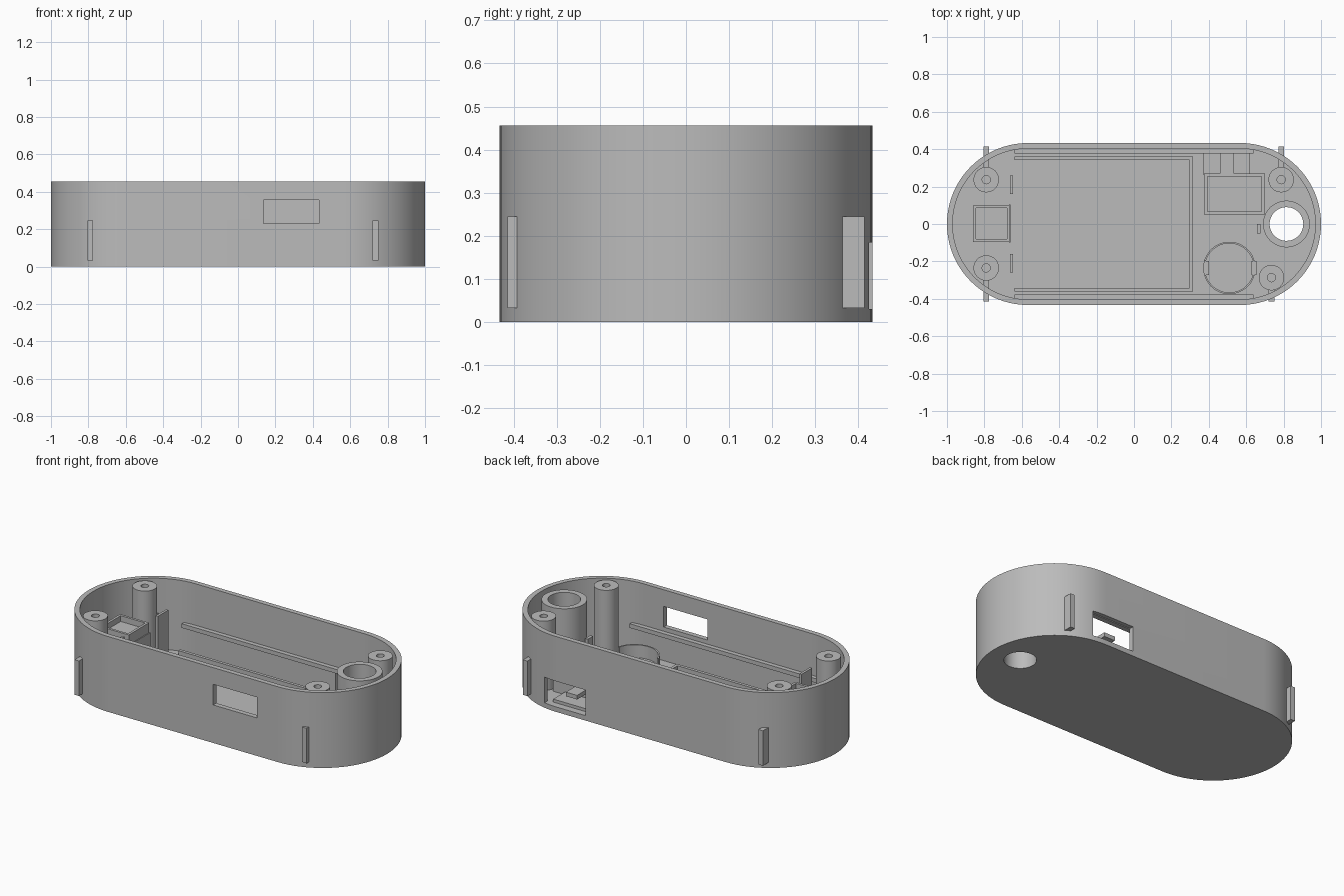
import bpy, bmesh, math

if "Cube" in bpy.data.objects:
    bpy.data.objects.remove(bpy.data.objects["Cube"])

R, HALF, WALL, FLOOR, H = 0.433, 0.567, 0.03, 0.027, 0.456

grey = bpy.data.materials.new("grey_plastic")
grey.diffuse_color = (0.5, 0.5, 0.5, 1)
grey.use_nodes = True
grey.node_tree.nodes["Principled BSDF"].inputs["Base Color"].default_value = grey.diffuse_color


def prism(name, pts, z0, z1):
    """Extrude a closed outline from z0 to z1."""
    bm = bmesh.new()
    face = bm.faces.new([bm.verts.new((x, y, z0)) for x, y in pts])
    ext = bmesh.ops.extrude_face_region(bm, geom=[face])
    top = [g for g in ext["geom"] if isinstance(g, bmesh.types.BMVert)]
    bmesh.ops.translate(bm, verts=top, vec=(0, 0, z1 - z0))
    bmesh.ops.recalc_face_normals(bm, faces=bm.faces)
    me = bpy.data.meshes.new(name)
    bm.to_mesh(me)
    bm.free()
    me.materials.append(grey)
    ob = bpy.data.objects.new(name, me)
    bpy.context.collection.objects.link(ob)
    return ob


def box(name, x0, x1, y0, y1, z0, z1):
    return prism(name, [(x0, y0), (x1, y0), (x1, y1), (x0, y1)], z0, z1)


def circle(cx, cy, r, n=48):
    return [(cx + r * math.cos(2 * math.pi * i / n),
             cy + r * math.sin(2 * math.pi * i / n)) for i in range(n)]


def stadium(r, n=40):
    pts = []
    for side, start in ((1, -math.pi / 2), (-1, math.pi / 2)):
        for i in range(n + 1):
            a = start + math.pi * i / n
            pts.append((side * HALF + r * math.cos(a), r * math.sin(a)))
    return pts


def cut(ob, *cutters):
    """Subtract the cutters from the part and discard them."""
    bpy.context.view_layer.objects.active = ob
    for c in cutters:
        m = ob.modifiers.new("cut", 'BOOLEAN')
        m.operation, m.solver, m.object = 'DIFFERENCE', 'EXACT', c
        bpy.ops.object.modifier_apply(modifier=m.name)
        bpy.data.objects.remove(c, do_unlink=True)
    return ob


# Case shell with cavity, side windows and button hole
BX, BY = 0.815, 0.0
cut(prism("case_shell", stadium(R), 0, H),
    prism("cavity", stadium(R - WALL), FLOOR, H + 0.1),
    box("front_window", 0.137, 0.432, -0.5, -0.35, 0.23, 0.355),
    box("back_window", 0.37, 0.65, 0.35, 0.5, 0.03, 0.185),
    prism("button_hole", circle(BX, BY, 0.09), -0.1, 0.1))

# Button tube
cut(prism("button_tube", circle(BX, BY, 0.125), FLOOR - 0.005, 0.45),
    prism("bore", circle(BX, BY, 0.09), -0.1, 0.6))

# Screw bosses, each with a rib that runs out through the wall
for i, (x, y) in enumerate(((-0.79, 0.237), (-0.79, -0.235),
                            (0.787, 0.237), (0.735, -0.287))):
    cut(prism(f"screw_boss_{i}", circle(x, y, 0.068, 32), FLOOR - 0.005, 0.447),
        prism("screw_hole", circle(x, y, 0.022, 24), 0.1, 0.6))
    s = 1 if y > 0 else -1
    y0, y1 = sorted((y + s * 0.06, s * 0.414))
    box(f"wall_rib_{i}", x - 0.015, x + 0.015, y0, y1, 0.033, 0.245)

# Long rails on the inner walls and low battery fences
for s, side in ((1, "back"), (-1, "front")):
    y0, y1 = sorted((s * 0.376, s * 0.408))
    box(f"{side}_rail", -0.64, 0.64, y0, y1, 0.18, 0.205)
    y0, y1 = sorted((s * 0.343, s * 0.362))
    box(f"{side}_battery_fence", -0.64, 0.315, y0, y1, FLOOR - 0.005, 0.055)
    y0, y1 = sorted((s * 0.16, s * 0.26))
    box(f"{side}_stop_plate", -0.663, -0.648, y0, y1, FLOOR - 0.005, 0.33)
box("end_battery_fence", 0.297, 0.315, -0.343, 0.343, FLOOR - 0.005, 0.055)

# Switch holder: base, neck and open tray
box("switch_base", -0.86, -0.665, -0.095, 0.1, FLOOR - 0.005, 0.215)
box("switch_neck", -0.84, -0.70, -0.08, 0.085, 0.215, 0.25)
cut(box("switch_tray", -0.86, -0.665, -0.095, 0.1, 0.25, 0.31),
    box("tray_recess", -0.845, -0.68, -0.08, 0.085, 0.275, 0.4))
box("switch_back_plate", -0.668, -0.66, -0.1, 0.105, FLOOR - 0.005, 0.25)

# Round holder with two side notches
cut(prism("round_holder", circle(0.51, -0.235, 0.14), FLOOR - 0.005, 0.105),
    prism("holder_bore", circle(0.51, -0.235, 0.131), -0.1, 0.3),
    box("holder_notch", 0.3, 0.7, -0.272, -0.198, 0.05, 0.3))
for x in (0.373, 0.628):
    box("holder_tab", x, x + 0.027, -0.272, -0.198, FLOOR - 0.005, 0.05)

# Connector tray behind the back window
cut(box("connector_tray", 0.375, 0.70, 0.05, 0.27, FLOOR - 0.005, 0.11),
    box("tray_pocket", 0.392, 0.683, 0.068, 0.253, 0.06, 0.3))
box("connector_tongue", 0.46, 0.535, 0.25, 0.385, 0.085, 0.11)
box("connector_step", 0.37, 0.62, 0.265, 0.385, FLOOR - 0.005, 0.045)
box("divider_post", 0.657, 0.675, -0.05, 0.0, FLOOR - 0.005, 0.25)

# Smooth the round walls, keep the edges crisp
bpy.ops.object.select_all(action='SELECT')
bpy.ops.object.shade_smooth_by_angle(angle=math.radians(30))
